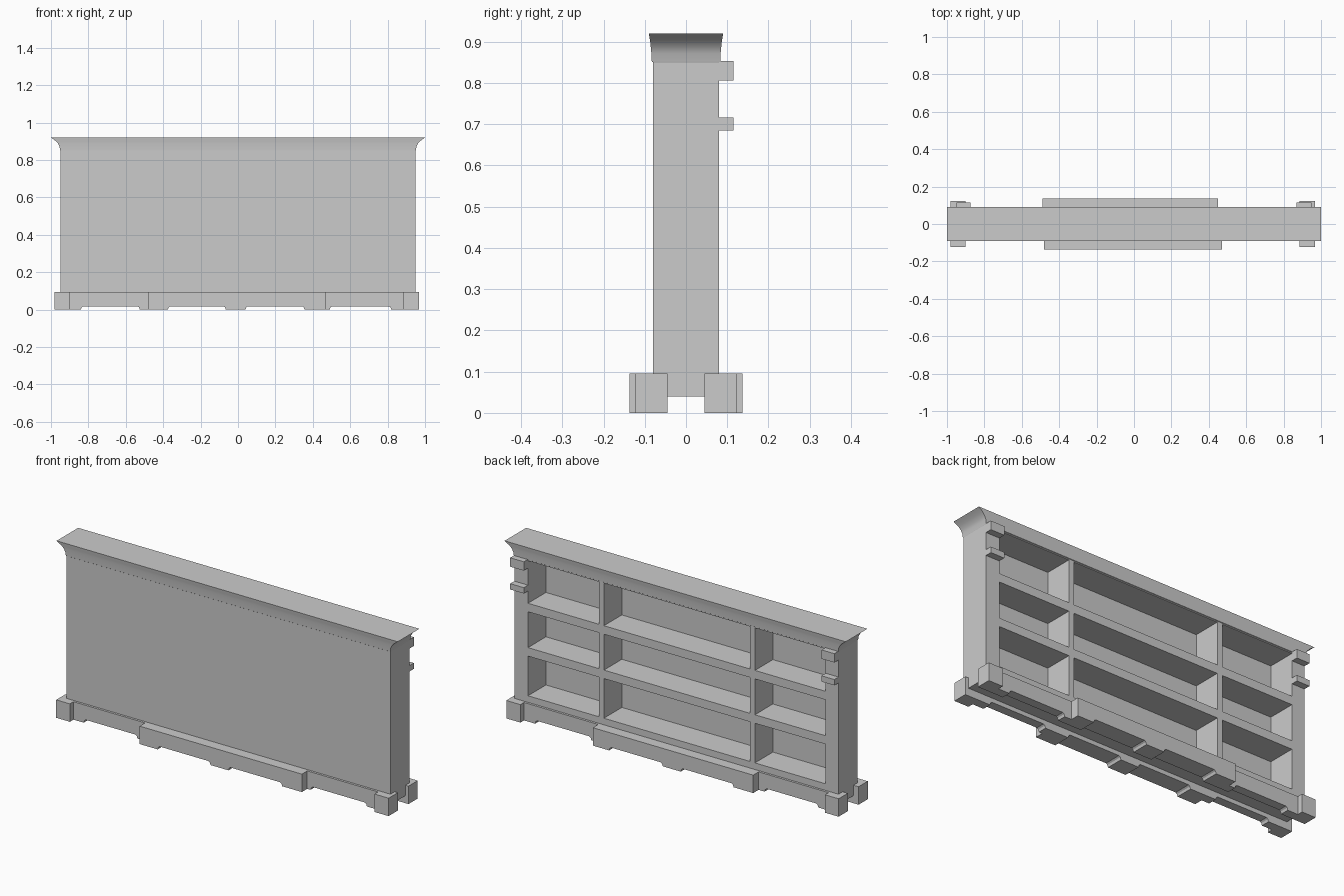
import bpy, bmesh

if "Cube" in bpy.data.objects:
    bpy.data.objects.remove(bpy.data.objects["Cube"])


def make_object(name, bm):
    bmesh.ops.recalc_face_normals(bm, faces=bm.faces)
    mesh = bpy.data.meshes.new(name)
    bm.to_mesh(mesh)
    bm.free()
    ob = bpy.data.objects.new(name, mesh)
    bpy.context.collection.objects.link(ob)
    return ob


def add_box(bm, x0, x1, y0, y1, z0, z1):
    add_prism(bm, [(x0, z0), (x1, z0), (x1, z1), (x0, z1)], y0, y1)


def add_prism(bm, outline, y0, y1):
    """Extrude an xz outline along y."""
    f = bm.faces.new([bm.verts.new((x, y0, z)) for x, z in outline])
    top = bmesh.ops.extrude_face_region(bm, geom=[f])["geom"]
    for v in top:
        if isinstance(v, bmesh.types.BMVert):
            v.co.y = y1


# Case: straight body that flares into a hollow-moulded top
bm = bmesh.new()
rings = []
for hx, hy, z in [(.95, .08, .04), (.95, .08, .85), (.951, .083, .852), (.954, .084, .872),
                  (.962, .0855, .888), (.975, .087, .902), (.99, .089, .913), (1.0, .09, .92)]:
    rings.append([bm.verts.new((sx * hx, sy * hy, z))
                  for sx, sy in [(-1, -1), (1, -1), (1, 1), (-1, 1)]])
for a, b in zip(rings, rings[1:]):
    for i in range(4):
        j = (i + 1) % 4
        bm.faces.new((a[i], a[j], b[j], b[i]))
bm.faces.new(rings[0])
bm.faces.new(rings[-1])
case = make_object("bookcase_body", bm)

# Nine shelf openings cut from the back
bm = bmesh.new()
for x0, x1 in [(-.875, -.46), (-.43, .425), (.455, .87)]:
    for z0, z1 in [(.13, .34), (.385, .575), (.62, .845)]:
        add_box(bm, x0, x1, -.07, .2, z0, z1)
cutter = make_object("shelf_cutter", bm)
cutter.hide_render = True
mod = case.modifiers.new("openings", 'BOOLEAN')
mod.operation = 'DIFFERENCE'
mod.solver = 'EXACT'
mod.object = cutter
bpy.context.view_layer.objects.active = case
case.select_set(True)
bpy.ops.object.modifier_apply(modifier=mod.name)
bpy.data.objects.remove(cutter)
bpy.ops.object.shade_smooth_by_angle(angle=0.45)

# Plinth: one rail per side, with arches along the floor
ARCHES = [(-.84, -.525), (-.375, -.065), (.04, .355), (.49, .82)]


def plinth_segment(bm, x0, x1, y0, y1):
    pts = [(x0, 0)]
    for a, b in ARCHES:
        if x0 < a and b < x1:
            pts += [(a, 0), (a + .004, .012), (a + .012, .018),
                    (b - .012, .018), (b - .004, .012), (b, 0)]
    pts += [(x1, 0), (x1, .095), (x0, .095)]
    add_prism(bm, pts, y0, y1)


for name, s, feet, mid in [("front_plinth", -1, (-.90, .885), (-.48, .47)),
                           ("back_plinth", 1, (-.90, .885), (-.49, .45))]:
    bm = bmesh.new()
    for x0, x1, depth in [(-.98, feet[0], .122), (feet[0], mid[0], .092),
                          (mid[0], mid[1], .137), (mid[1], feet[1], .092),
                          (feet[1], .968, .122)]:
        plinth_segment(bm, x0, x1, s * .045, s * depth)
    make_object(name, bm)

# Paired lugs on the outer back uprights
for side, x0, x1 in [("left", -.95, -.875), ("right", .87, .95)]:
    for level, z0, z1 in [("upper", .806, .853), ("lower", .685, .716)]:
        bm = bmesh.new()
        add_box(bm, x0, x1, .078, .115, z0, z1)
        make_object(f"{side}_{level}_lug", bm)
